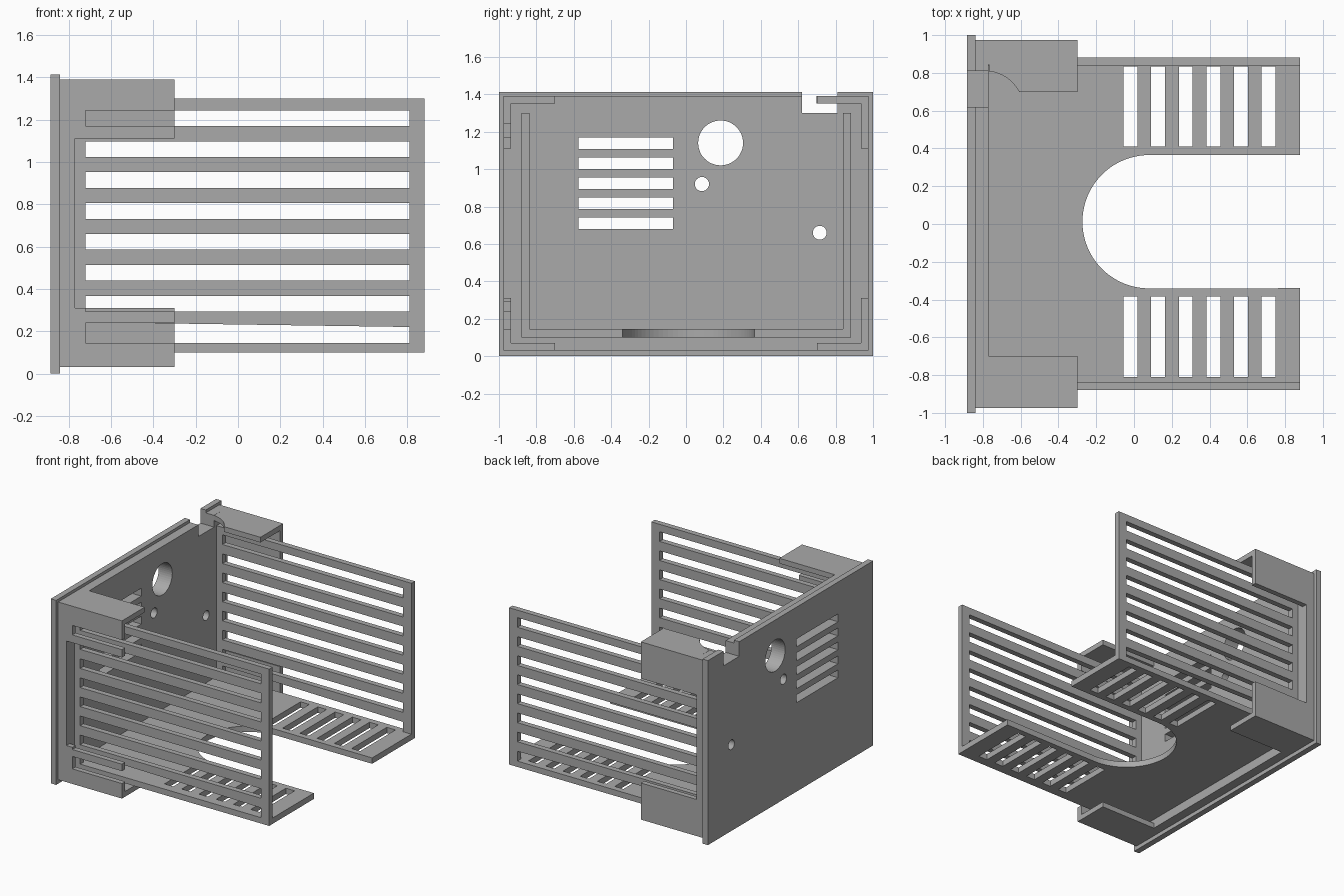
import bpy
import bmesh
from math import cos, sin, radians
from mathutils import Matrix

cube = bpy.data.objects.get("Cube")
if cube:
    bpy.data.objects.remove(cube, do_unlink=True)

gray = bpy.data.materials.new("plain_gray")
gray.use_nodes = True
color = (0.4, 0.4, 0.4, 1)
gray.diffuse_color = color
gray.node_tree.nodes["Principled BSDF"].inputs["Base Color"].default_value = color

# Drawing plane for each thickness axis: columns are the drawn u, v and the normal
PLANES = {
    "x": Matrix(((0, 0, 1, 0), (1, 0, 0, 0), (0, 1, 0, 0), (0, 0, 0, 1))),
    "y": Matrix(((1, 0, 0, 0), (0, 0, -1, 0), (0, 1, 0, 0), (0, 0, 0, 1))),
    "z": Matrix.Identity(4),
}


def rect(u0, u1, v0, v1):
    return [(u0, v0), (u1, v0), (u1, v1), (u0, v1)]


def arc(cu, cv, r, start, end, steps):
    angles = [radians(start + (end - start) * i / steps) for i in range(steps + 1)]
    return [(cu + r * cos(a), cv + r * sin(a)) for a in angles]


def circle(cu, cv, r, steps):
    return arc(cu, cv, r, 0, 360, steps)[:-1]


def panel(name, axis, low, high, outline, holes=()):
    """Flat sheet with holes, spanning low to high along the axis."""
    curve = bpy.data.curves.new(name + "_profile", "CURVE")
    curve.dimensions = "2D"
    curve.fill_mode = "BOTH"
    curve.extrude = (high - low) / 2
    for loop in [outline, *holes]:
        spline = curve.splines.new("POLY")
        spline.points.add(len(loop) - 1)
        for point, (u, v) in zip(spline.points, loop):
            point.co = (u, v, 0, 1)
        spline.use_cyclic_u = True
    profile = bpy.data.objects.new(name + "_profile", curve)
    bpy.context.collection.objects.link(profile)
    graph = bpy.context.evaluated_depsgraph_get()
    mesh = bpy.data.meshes.new_from_object(profile.evaluated_get(graph))
    bpy.data.objects.remove(profile, do_unlink=True)
    bpy.data.curves.remove(curve)

    bm = bmesh.new()
    bm.from_mesh(mesh)
    bmesh.ops.remove_doubles(bm, verts=bm.verts, dist=0.0001)
    bm.transform(PLANES[axis])
    offset = [(low + high) / 2 if a == axis else 0 for a in "xyz"]
    bmesh.ops.translate(bm, verts=bm.verts, vec=offset)
    bmesh.ops.recalc_face_normals(bm, faces=bm.faces)
    for face in bm.faces:
        face.smooth = False
    bm.to_mesh(mesh)
    bm.free()
    mesh.name = name
    mesh.materials.clear()
    mesh.materials.append(gray)
    obj = bpy.data.objects.new(name, mesh)
    bpy.context.collection.objects.link(obj)
    return obj


def notched(half, bottom, top):
    return [(-half, bottom), (half, bottom), (half, top), (0.81, top),
            (0.81, 1.30), (0.62, 1.30), (0.62, top), (-half, top)]


# End plate and its thinner inner step, with vents and round ports
ports = [rect(-0.575, -0.07, 0.68 + 0.107 * i, 0.74 + 0.107 * i) for i in range(5)]
ports += [circle(0.185, 1.14, 0.12, 48),
          circle(0.085, 0.92, 0.038, 24),
          circle(0.715, 0.66, 0.037, 24)]
panel("end_plate", "x", -0.885, -0.84, notched(1.0, 0, 1.412), ports)
panel("end_plate_step", "x", -0.84, -0.77, notched(0.975, 0.03, 1.39), ports)

# Slatted side walls
slots = [[(-0.72, 0.145), (0.81, 0.145), (0.81, 0.22), (-0.55, 0.24), (-0.72, 0.24)]]
slots += [rect(-0.72, 0.81, 0.293 + 0.146 * i, 0.367 + 0.146 * i) for i in range(7)]
for side, low in (("right", -0.88), ("left", 0.84)):
    panel(side + "_wall", "y", low, low + 0.042, rect(-0.77, 0.88, 0.10, 1.30), slots)

# Floor with a round-ended cutout and two rows of vents
floor = [(-0.77, -0.84), (0.88, -0.84), (0.88, -0.34)]
floor += arc(0.08, 0.012, 0.353, 270, 90, 40)
floor += [(0.88, 0.365), (0.88, 0.84), (-0.77, 0.84)]
vents = [rect(x, x + 0.074, low, high)
         for low, high in ((-0.81, -0.385), (0.41, 0.835))
         for x in [-0.055 + 0.146 * i for i in range(6)]]
panel("floor", "z", 0.10, 0.145, floor, vents)

# Corner brackets: horizontal flanges
for side, low in (("right", -0.935), ("left", 0.70)):
    panel(side + "_bottom_flange", "z", 0.03, 0.07, rect(-0.77, -0.30, low, low + 0.235))
panel("right_top_flange", "z", 1.35, 1.39, rect(-0.77, -0.30, -0.935, -0.70))
scooped = arc(-0.79, 0.605, 0.205, 84, 27, 12)
scooped += [(-0.30, 0.70), (-0.30, 0.935), (-0.77, 0.935)]
panel("left_top_flange", "z", 1.35, 1.39, scooped)

# Corner brackets: solid left cheeks, and right cheeks with open-ended slots
panel("left_bottom_cheek", "y", 0.935, 0.975, rect(-0.77, -0.30, 0.03, 0.31))
panel("left_top_cheek", "y", 0.935, 0.975, rect(-0.77, -0.30, 1.11, 1.39))


def slotted_cheek(name, bottom, top, cuts):
    outline = [(-0.77, bottom), (-0.30, bottom)]
    for low, high in cuts:
        outline += [(-0.30, low), (-0.72, low), (-0.72, high)]
        if high < top:
            outline.append((-0.30, high))
    if cuts[-1][1] < top:
        outline.append((-0.30, top))
    outline.append((-0.77, top))
    panel(name, "y", -0.975, -0.935, outline)


slotted_cheek("right_bottom_cheek", 0.03, 0.31, [(0.145, 0.24), (0.293, 0.31)])
slotted_cheek("right_top_cheek", 1.11, 1.39, [(1.17, 1.243)])
